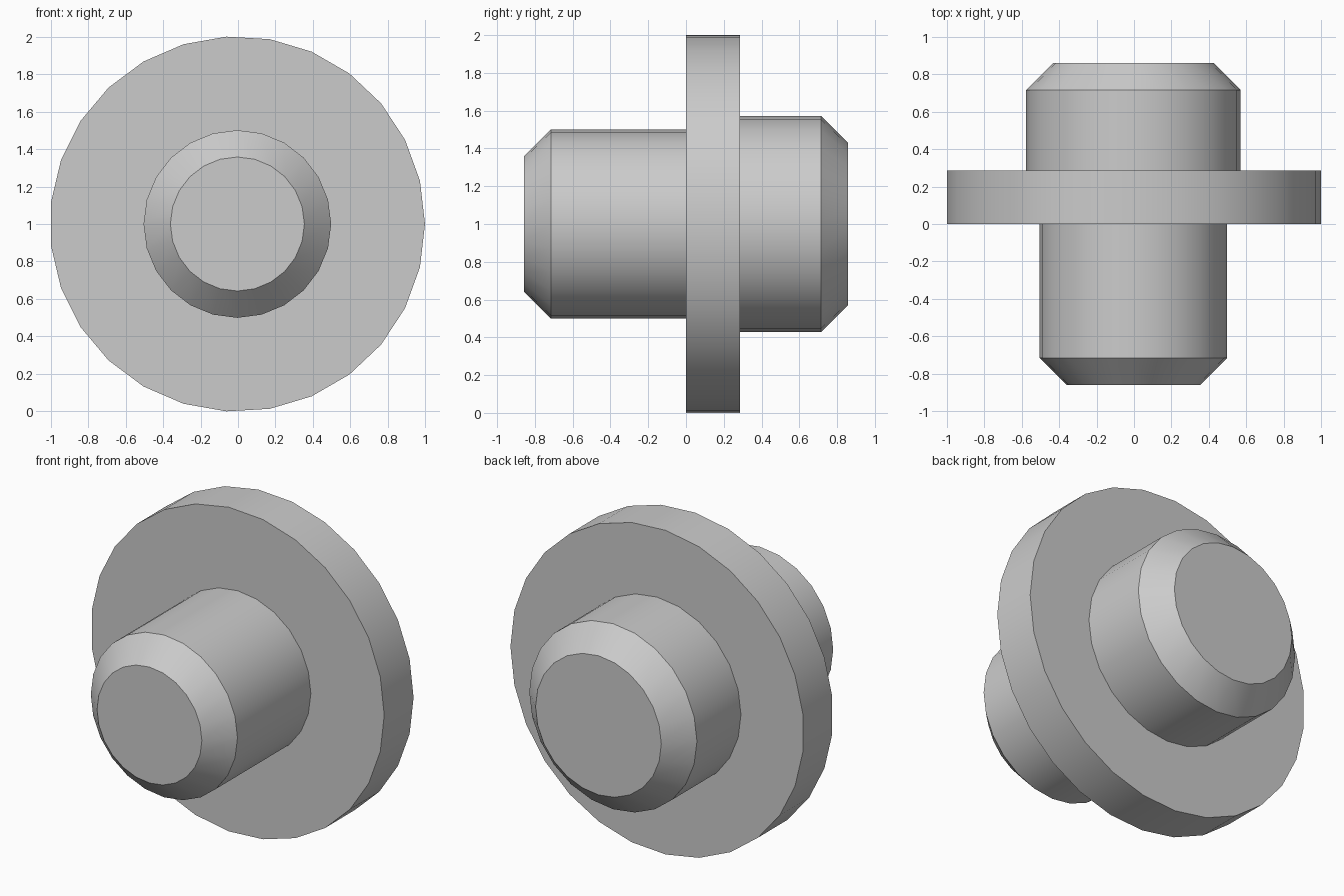
import bpy, bmesh, math

default_cube = bpy.data.objects.get("Cube")
if default_cube:
    bpy.data.objects.remove(default_cube, do_unlink=True)

# Base proportions: every size is a multiple of one unit
U = 0.1431
CENTRE_X, CENTRE_Z = -0.0034, 1.0

grey = bpy.data.materials.new("light_grey")
grey.use_nodes = True
colour = (0.6, 0.6, 0.6, 1.0)
grey.diffuse_color = colour
grey.node_tree.nodes["Principled BSDF"].inputs["Base Color"].default_value = colour


def turned_part(name, profile, sides, cap_front, cap_back):
    """Turn a (radius, y) profile, listed front to back, around the y axis."""
    bm = bmesh.new()
    rings = []
    for radius, y in profile:
        angles = [2 * math.pi * i / sides for i in range(sides)]
        rings.append([bm.verts.new((radius * U * math.cos(a), y * U,
                                    radius * U * math.sin(a))) for a in angles])
    for near, far in zip(rings, rings[1:]):
        for i in range(sides):
            k = (i + 1) % sides
            bm.faces.new((near[i], far[i], far[k], near[k]))
    if cap_front:
        bm.faces.new(rings[0])
    if cap_back:
        bm.faces.new(rings[-1][::-1])
    bmesh.ops.recalc_face_normals(bm, faces=bm.faces)
    mesh = bpy.data.meshes.new(name)
    bm.to_mesh(mesh)
    bm.free()
    mesh.materials.append(grey)
    part = bpy.data.objects.new(name, mesh)
    part.location = (CENTRE_X, 0, CENTRE_Z)
    bpy.context.collection.objects.link(part)
    bpy.ops.object.select_all(action="DESELECT")
    part.select_set(True)
    bpy.context.view_layer.objects.active = part
    bpy.ops.object.shade_smooth_by_angle(angle=math.radians(30))
    return part


# Wide disc in the middle
turned_part("flange", [(7, 0), (7, 2)], 27, True, True)
# Longer, thinner stub with a chamfered front end
turned_part("front_shaft", [(2.5, -6), (3.5, -5), (3.5, 0)], 24, True, False)
# Shorter, thicker stub with a chamfered back end
turned_part("back_shaft", [(4, 2), (4, 5), (3, 6)], 24, False, True)
